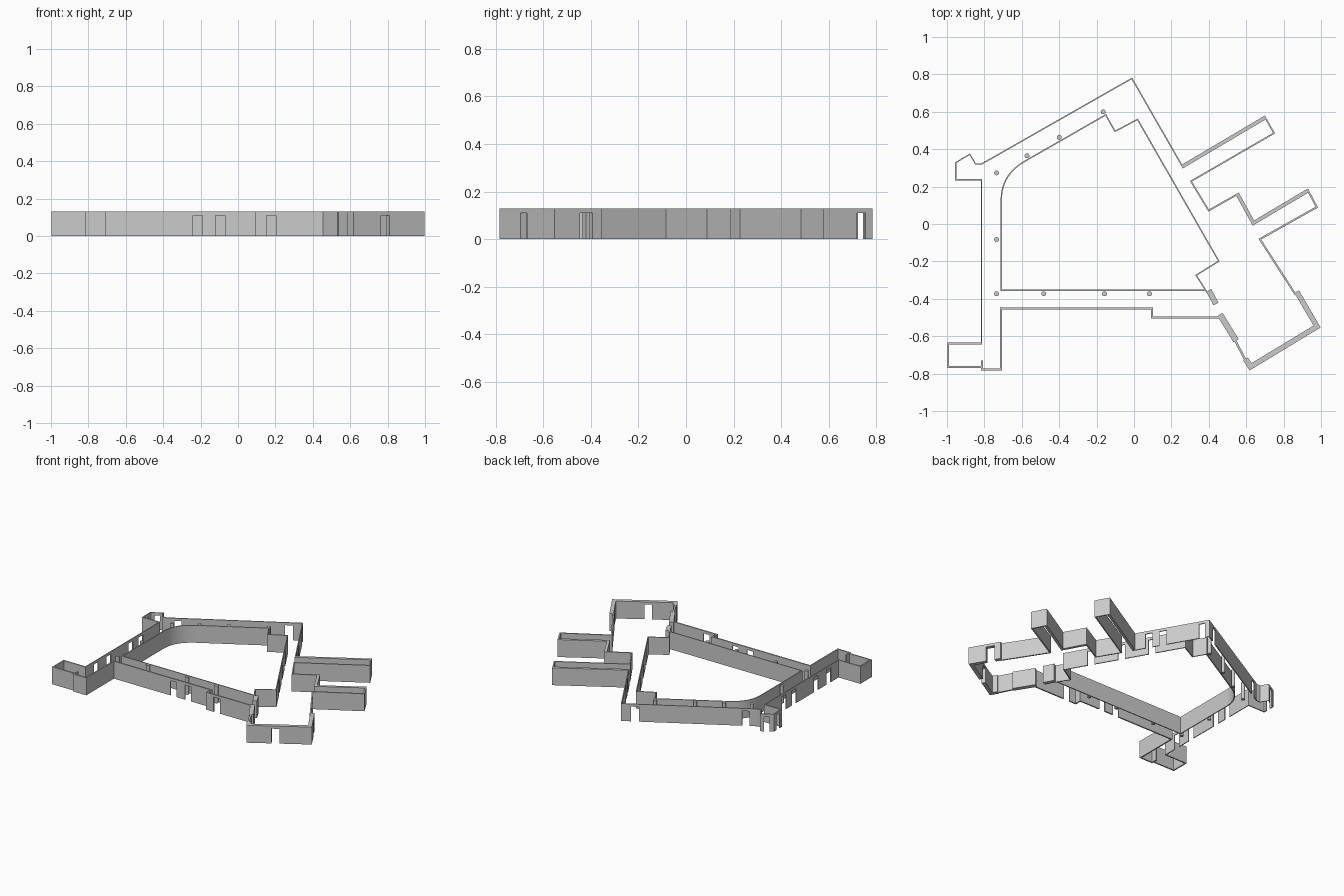
import bpy, bmesh
from mathutils import Vector
from mathutils.geometry import intersect_line_line_2d, intersect_line_line

if "Cube" in bpy.data.objects:
    bpy.data.objects.remove(bpy.data.objects["Cube"])

H, DOOR_H = 0.13, 0.11


def wall(name, points, thick, doors={}):
    """Mitred wall run; thickness grows to the left of the path.
    doors: segment index -> list of (centre distance, width)."""
    P = [Vector((x, y, 0)) for x, y in points]
    n = len(P) - 1
    if not isinstance(thick, (list, tuple)):
        thick = [thick] * n
    dirs = [(P[i + 1] - P[i]).normalized() for i in range(n)]
    offs = [Vector((-d.y, d.x, 0)) * t for d, t in zip(dirs, thick)]
    inner = [P[0] + offs[0]]
    for i in range(1, n):
        hit = intersect_line_line(P[i - 1] + offs[i - 1], P[i] + offs[i - 1],
                                  P[i] + offs[i], P[i + 1] + offs[i])
        inner.append(hit[0].copy() if hit else P[i] + offs[i])
    inner.append(P[n] + offs[n - 1])
    bm = bmesh.new()
    for i in range(n):
        L = (P[i + 1] - P[i]).length
        prof = [(0, 0)]
        for c, w in sorted(doors.get(i, [])):
            a, b = c - w / 2, c + w / 2
            prof += [(a, 0), (a, DOOR_H), (b, DOOR_H), (b, 0)]
        prof += [(L, 0), (L, H), (0, H)]
        out, inn = [], []
        for s, z in prof:
            o = P[i] + dirs[i] * s
            q = inner[i] if s == 0 else inner[i + 1] if s == L else o + offs[i]
            out.append(bm.verts.new((o.x, o.y, z)))
            inn.append(bm.verts.new((q.x, q.y, z)))
        bm.faces.new(out)
        bm.faces.new(inn[::-1])
        m = len(prof)
        for k in range(m):
            j = (k + 1) % m
            # skip end caps hidden inside mitred corners
            if (k == m - 1 and i > 0) or (k == m - 3 and i < n - 1):
                continue
            bm.faces.new((out[j], out[k], inn[k], inn[j]))
    bmesh.ops.remove_doubles(bm, verts=bm.verts, dist=1e-5)
    bmesh.ops.recalc_face_normals(bm, faces=bm.faces)
    me = bpy.data.meshes.new(name)
    bm.to_mesh(me)
    bm.free()
    ob = bpy.data.objects.new(name, me)
    bpy.context.collection.objects.link(ob)
    return ob


W = 0.05

# long outer wall: east wings, apex, west bump, south-west room, south side
outer = [(.868, -.375), (.68, -.083), (.984, .088), (.93, .19), (.642, .019),
         (.56, .168), (.40, .078), (.31, .227), (.754, .484), (.70, .58),
         (.257, .318), (-.01, .783), (-.818, .323), (-.845, .323), (-.877, .377),
         (-.957, .329), (-.957, .232), (-.818, .232), (-.818, -.634),
         (-.998, -.634), (-.998, -.770), (-.818, -.770)]
outer_t = [.01, .01, .01, .02, .02, .009, .008, .008, .008, .02, .007, .007,
           .006, .006, .006, .008, .008, .006, .009, .01, .01]
wall("outer_wall", outer, outer_t, {
    10: [(.10, W), (.20, W), (.482, .042)],
    11: [(.095, .055), (.85, W)],
    14: [(.045, .04)],
    15: [(.05, .04)],
    17: [(.22, W), (.34, W), (.60, W), (.75, W)],
})

# corridor end and south wall with its three doors
wall("south_wall", [(-.818, -.73), (-.818, -.783), (-.706, -.783), (-.706, -.457),
                    (.091, -.457), (.091, -.505), (.47, -.505)], .01,
     {3: [(.491, W), (.611, W)], 5: [(.087, W)]})

# south-east room
wall("southeast_room", [(.53, -.615), (.618, -.783), (.998, -.553), (.882, -.355)],
     [.012, .028, .028], {1: [(.197, .053)], 2: [(.155, .062)]})

# courtyard wall with rounded corner
a, c, b = Vector((-.583, .34)), Vector((-.713, .266)), Vector((-.713, .13))
arc = [tuple(a * (1 - t) ** 2 + c * 2 * t * (1 - t) + b * t * t)
       for t in (i / 12 for i in range(13))]
yard = [(.42, -.405), (.337, -.275), (.458, -.2), (.02, .564), (-.10, .5),
        (-.15, .588)] + arc + [(-.713, -.358), (.385, -.358)]
wall("courtyard_wall", yard, .007, {2: [(.2, W), (.42, W), (.64, W)]})

# thick door jambs of the room entrance
wall("entrance_jamb_north", [(.387, -.362), (.425, -.435)], .03)
wall("entrance_jamb_south", [(.446, -.492), (.532, -.632)], .032)
wall("room_corner_pier", [(.584, -.73), (.618, -.783)], .03)

# round columns along the corridors
for i, (x, y) in enumerate([(-.735, .273), (-.572, .365), (-.4, .463), (-.165, .6),
                            (-.735, -.083), (-.735, -.373), (-.483, -.373),
                            (-.158, -.373), (.083, -.373)]):
    bpy.ops.mesh.primitive_cylinder_add(vertices=24, radius=.013, depth=H,
                                        location=(x, y, H / 2))
    bpy.context.object.name = f"column_{i + 1}"
    bpy.ops.object.shade_smooth_by_angle()
